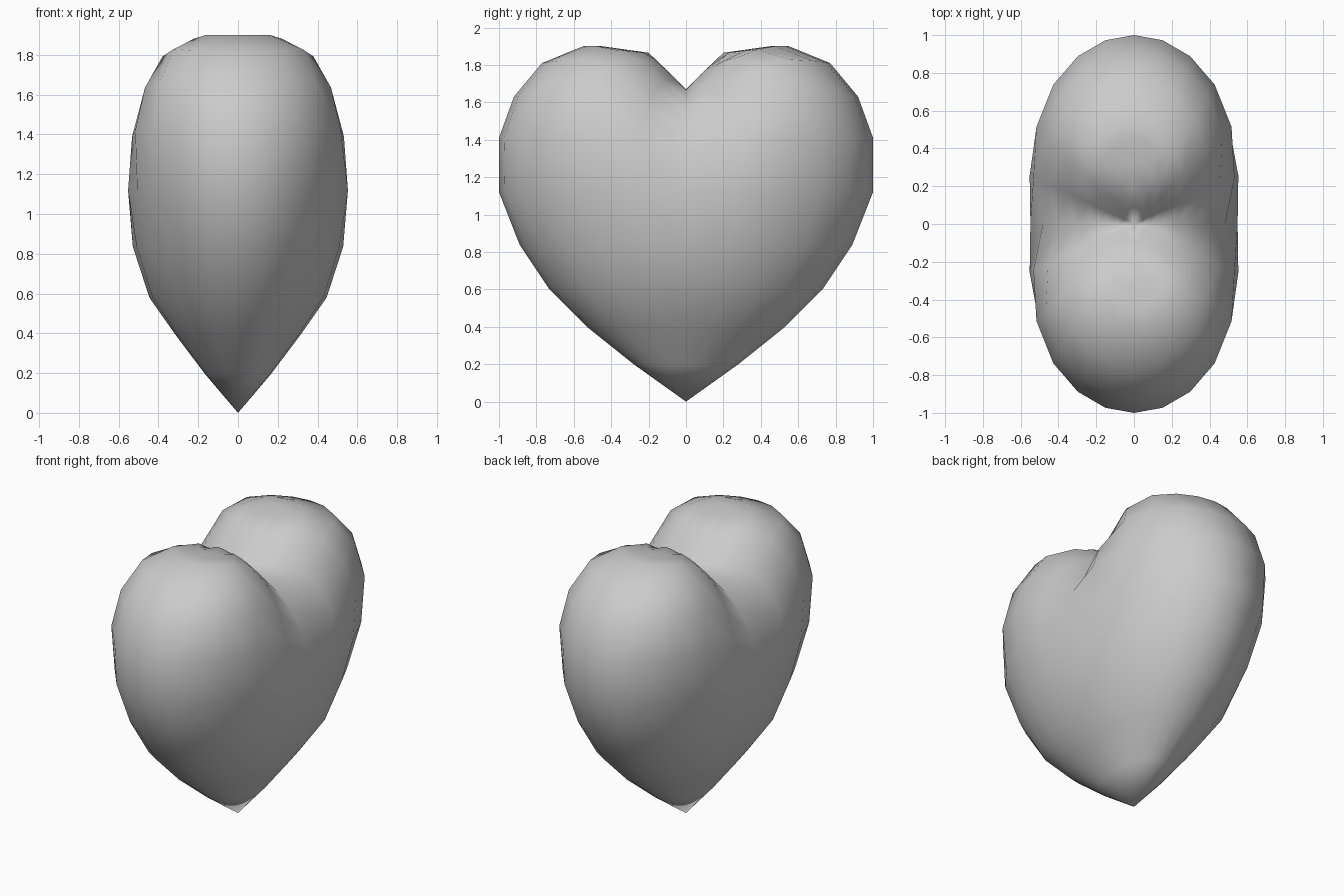
import bpy, bmesh, math
from mathutils import Vector

if "Cube" in bpy.data.objects:
    bpy.data.objects.remove(bpy.data.objects["Cube"])

# Horizontal sections of one half: height, lobe centre y, half width y, half depth x
SECTIONS = [
    (0.00, 0.00, 0.00, 0.00), (0.20, 0.00, 0.28, 0.17), (0.40, 0.00, 0.53, 0.32),
    (0.60, 0.00, 0.73, 0.46), (0.84, 0.00, 0.89, 0.53), (1.00, 0.04, 0.91, 0.55),
    (1.12, 0.15, 0.85, 0.557), (1.30, 0.30, 0.70, 0.557), (1.41, 0.36, 0.64, 0.535),
    (1.63, 0.44, 0.48, 0.47), (1.67, 0.45, 0.45, 0.455), (1.81, 0.455, 0.315, 0.38),
    (1.865, 0.42, 0.22, 0.30), (1.90, 0.50, 0.05, 0.21)]

# Side outline that sets the ring directions
OUTLINE = [(0.09, 1.76), (0.2, 1.865), (0.33, 1.885), (0.45, 1.9), (0.55, 1.9),
           (0.77, 1.81), (0.92, 1.63), (1, 1.41), (1, 1.12), (0.89, 0.84),
           (0.73, 0.6), (0.53, 0.4), (0.28, 0.2)]
CENTRE = Vector((0, 0, 1.0))
SEGMENTS = 24


def inside(p):
    for low, high in zip(SECTIONS, SECTIONS[1:]):
        if low[0] <= p.z <= high[0]:
            t = (p.z - low[0]) / (high[0] - low[0])
            yc, a, x = (low[i] + t * (high[i] - low[i]) for i in (1, 2, 3))
            if a < 1e-6:
                return False
            return ((abs(p.y) - yc) / a) ** 2 + (p.x / x) ** 2 <= 1
    return False


def surface(direction):
    d = direction.normalized()
    far = 0.2
    while inside(CENTRE + d * far):
        far += 0.01
    near = far - 0.01
    for _ in range(20):
        mid = (near + far) / 2
        if inside(CENTRE + d * mid):
            near = mid
        else:
            far = mid
    return CENTRE + d * near


# Heart body: rings between the notch and the tip
bm = bmesh.new()
notch = bm.verts.new((0, 0, 1.67))
tip = bm.verts.new((0, 0, 0))
rings = []
for y, z in OUTLINE:
    ring = []
    for i in range(SEGMENTS):
        phi = math.tau * i / SEGMENTS
        d = Vector((0.58 * y * math.cos(phi), y * math.sin(phi), z - CENTRE.z))
        ring.append(bm.verts.new(surface(d)))
    rings.append(ring)
for i in range(SEGMENTS):
    j = (i + 1) % SEGMENTS
    bm.faces.new((notch, rings[0][i], rings[0][j]))
    bm.faces.new((tip, rings[-1][j], rings[-1][i]))
    for a, b in zip(rings, rings[1:]):
        bm.faces.new((a[i], b[i], b[j], a[j]))
bmesh.ops.recalc_face_normals(bm, faces=bm.faces)
for f in bm.faces:
    f.smooth = True
mesh = bpy.data.meshes.new("heart")
bm.to_mesh(mesh)
bm.free()
heart = bpy.data.objects.new("heart", mesh)
bpy.context.collection.objects.link(heart)
